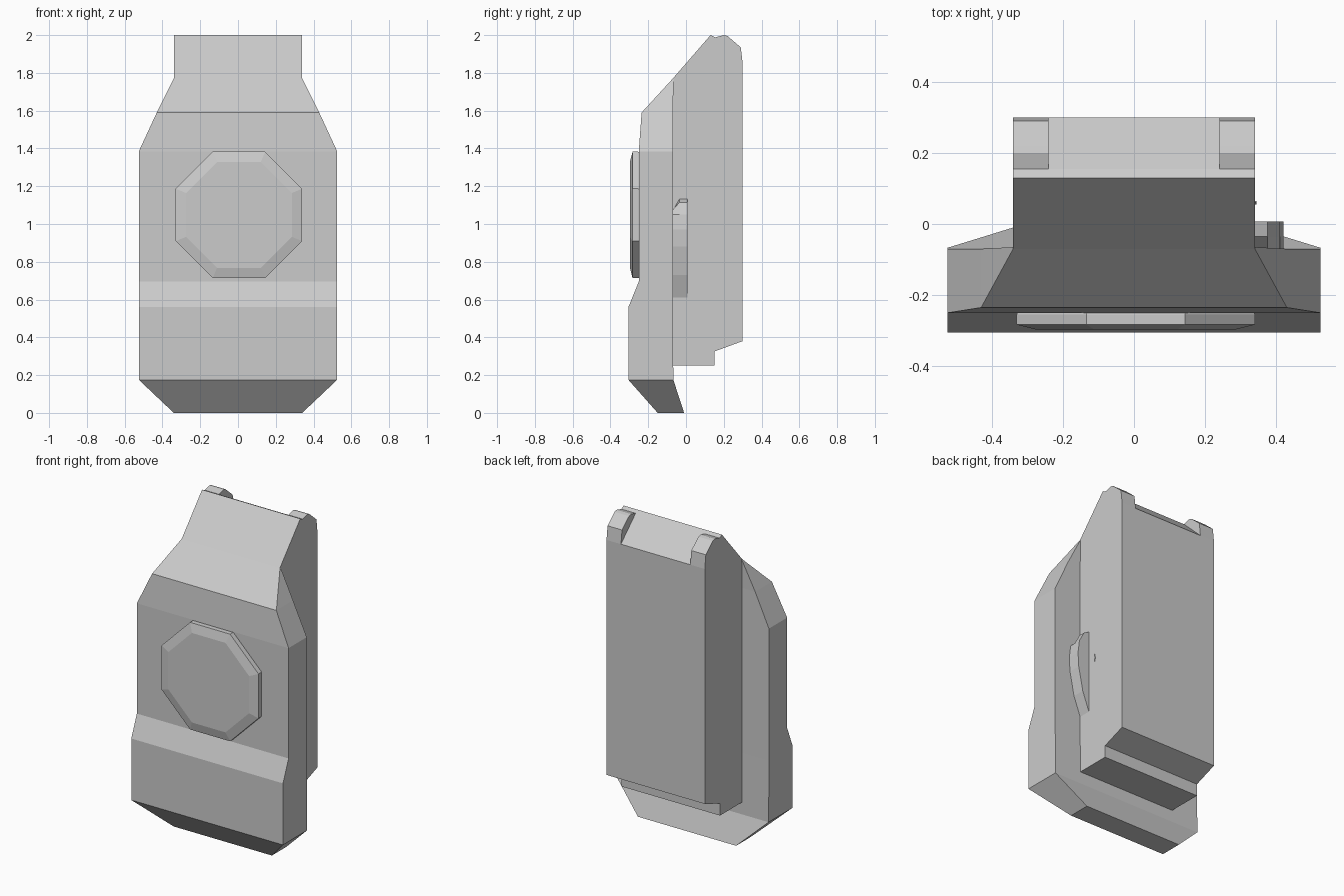
import bpy, bmesh, math

if "Cube" in bpy.data.objects:
    bpy.data.objects.remove(bpy.data.objects["Cube"])


def make_object(name, rings):
    """Loft equal-length rings of points and cap both ends."""
    bm = bmesh.new()
    loops = [[bm.verts.new(p) for p in ring] for ring in rings]
    n = len(loops[0])
    for a, b in zip(loops, loops[1:]):
        for i in range(n):
            j = (i + 1) % n
            bm.faces.new((a[i], a[j], b[j], b[i]))
    bm.faces.new(loops[0][::-1])
    bm.faces.new(loops[-1])
    bmesh.ops.recalc_face_normals(bm, faces=bm.faces[:])
    mesh = bpy.data.meshes.new(name)
    bm.to_mesh(mesh)
    bm.free()
    obj = bpy.data.objects.new(name, mesh)
    bpy.context.collection.objects.link(obj)
    return obj


def extrude_x(name, profile, x0, x1):
    return make_object(name, [[(x, y, z) for y, z in profile] for x in (x0, x1)])


# Rear housing: side profile with stepped foot and sloping top
housing = [(-0.07, 0.25), (0.15, 0.25), (0.15, 0.325), (0.30, 0.38), (0.30, 1.85),
           (0.155, 1.988), (0.13, 2.0), (-0.07, 1.77)]
extrude_x("rear_housing", housing, -0.34, 0.34)

# Raised lugs at the top rear corners
lug = [(0.155, 1.988), (0.20, 2.0), (0.22, 1.995), (0.29, 1.935), (0.30, 1.85)]
for side, x0, x1 in (("left", -0.34, -0.24), ("right", 0.24, 0.34)):
    extrude_x("top_lug_" + side, lug, x0, x1)

# Front shell: rectangular sections (z, half width, front y, back y)
sections = [(0, 0.34, -0.15, -0.01), (0.175, 0.525, -0.305, -0.067),
            (0.56, 0.525, -0.305, -0.07), (0.695, 0.525, -0.25, -0.07),
            (1.385, 0.525, -0.25, -0.07), (1.59, 0.43, -0.235, -0.07),
            (1.77, 0.34, -0.07, -0.065)]
make_object("front_shell", [[(-w, f, z), (w, f, z), (w, b, z), (-w, b, z)]
                            for z, w, f, b in sections])


# Octagonal front button with a chamfered face
def octagon(apothem, y):
    r = apothem / math.cos(math.pi / 8)
    angles = [math.pi / 8 + i * math.pi / 4 for i in range(8)]
    return [(0.005 + r * math.cos(a), y, 1.048 + r * math.sin(a)) for a in angles]


make_object("front_button", [octagon(0.328, -0.23), octagon(0.335, -0.255),
                             octagon(0.335, -0.283), octagon(0.28, -0.297)])

# Curved side lever, its front top corner chamfered
lever = [(0.33, 1.137), (0.375, 1.115), (0.41, 1.05), (0.42, 0.97),
         (0.415, 0.88), (0.385, 0.73), (0.33, 0.585)]
make_object("side_lever", [[(x, y, min(z, top)) for x, z in lever]
                           for y, top in ((-0.07, 1.075), (-0.035, 1.137), (0.007, 1.137))])

# Tiny stud on the right side
stud = [(0.055, 0.94), (0.06, 0.915), (0.065, 0.94), (0.06, 0.965)]
extrude_x("side_stud", stud, 0.335, 0.344)
